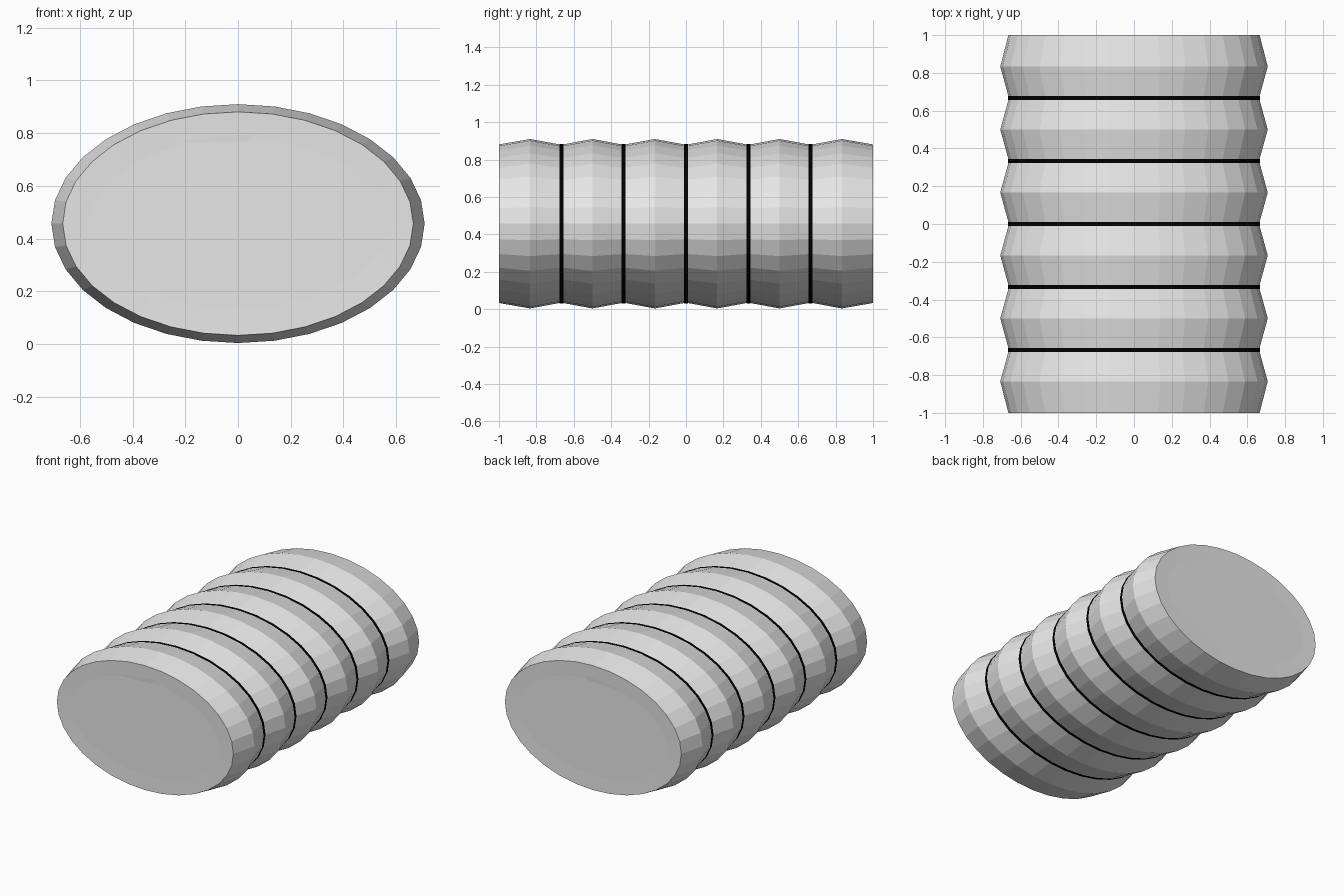
import bpy, bmesh, math

old = bpy.data.objects.get("Cube")
if old:
    bpy.data.objects.remove(old)

SIDES = 32
CENTRE_Z = 0.457
RIB = (0.708, 0.453)       # half width and half height at a rib crest
GROOVE = (0.665, 0.424)    # the same at a groove and at the ends
SEGMENTS = 6
PITCH = 2 / SEGMENTS
HALF_BAND = 0.0105


def make_material(name, colour):
    mat = bpy.data.materials.new(name)
    mat.use_nodes = True
    mat.diffuse_color = (*colour, 1)
    mat.node_tree.nodes["Principled BSDF"].inputs["Base Color"].default_value = (*colour, 1)
    return mat


grey = make_material("light grey", (0.8, 0.8, 0.8))
black = make_material("black", (0, 0, 0))


def finish(name, bm, mat):
    bmesh.ops.recalc_face_normals(bm, faces=bm.faces)
    mesh = bpy.data.meshes.new(name)
    bm.to_mesh(mesh)
    bm.free()
    mesh.materials.append(mat)
    obj = bpy.data.objects.new(name, mesh)
    bpy.context.collection.objects.link(obj)
    return obj


def ring(bm, y, size):
    angles = [2 * math.pi * i / SIDES for i in range(SIDES)]
    return [bm.verts.new((size[0] * math.cos(a), y, CENTRE_Z + size[1] * math.sin(a)))
            for a in angles]


def loft(bm, rings):
    for a, b in zip(rings, rings[1:]):
        for i in range(SIDES):
            j = (i + 1) % SIDES
            bm.faces.new((a[i], a[j], b[j], b[i]))


# Ribbed body: one crest per segment, flat seats for the bands
bm = bmesh.new()
rings = [ring(bm, -1, GROOVE)]
for s in range(SEGMENTS):
    start = -1 + s * PITCH
    rings.append(ring(bm, start + PITCH / 2, RIB))
    if s < SEGMENTS - 1:
        for side in (-1, 1):
            rings.append(ring(bm, start + PITCH + side * HALF_BAND, GROOVE))
    else:
        rings.append(ring(bm, 1, GROOVE))
loft(bm, rings)

# End caps with a very shallow recessed panel
caps = [bm.faces.new(rings[0]), bm.faces.new(rings[-1])]
bmesh.ops.recalc_face_normals(bm, faces=bm.faces)
bmesh.ops.inset_individual(bm, faces=caps, thickness=0.1, depth=-0.003)
finish("ribbed_body", bm, grey)

# Black bands lying in the grooves
for s in range(1, SEGMENTS):
    y = -1 + s * PITCH
    size = (GROOVE[0] + 0.002, GROOVE[1] + 0.002)
    bm = bmesh.new()
    loft(bm, [ring(bm, y - HALF_BAND, size), ring(bm, y + HALF_BAND, size)])
    finish(f"groove_band_{s}", bm, black)

# Small crease on each end cap
for name, end in (("front_crease", -1), ("back_crease", 1)):
    bm = bmesh.new()
    points = [(-0.3, 0.997, 0.76), (0.08, 0.999, 0.8), (0.04, 0.997, 0.77)]
    tri = [bm.verts.new((x, end * y, z)) for x, y, z in points]
    tip = bm.verts.new((0.0, end * 0.988, 0.78))
    bm.faces.new(tri)
    for i in range(3):
        bm.faces.new((tri[i], tri[(i + 1) % 3], tip))
    finish(name, bm, grey)
